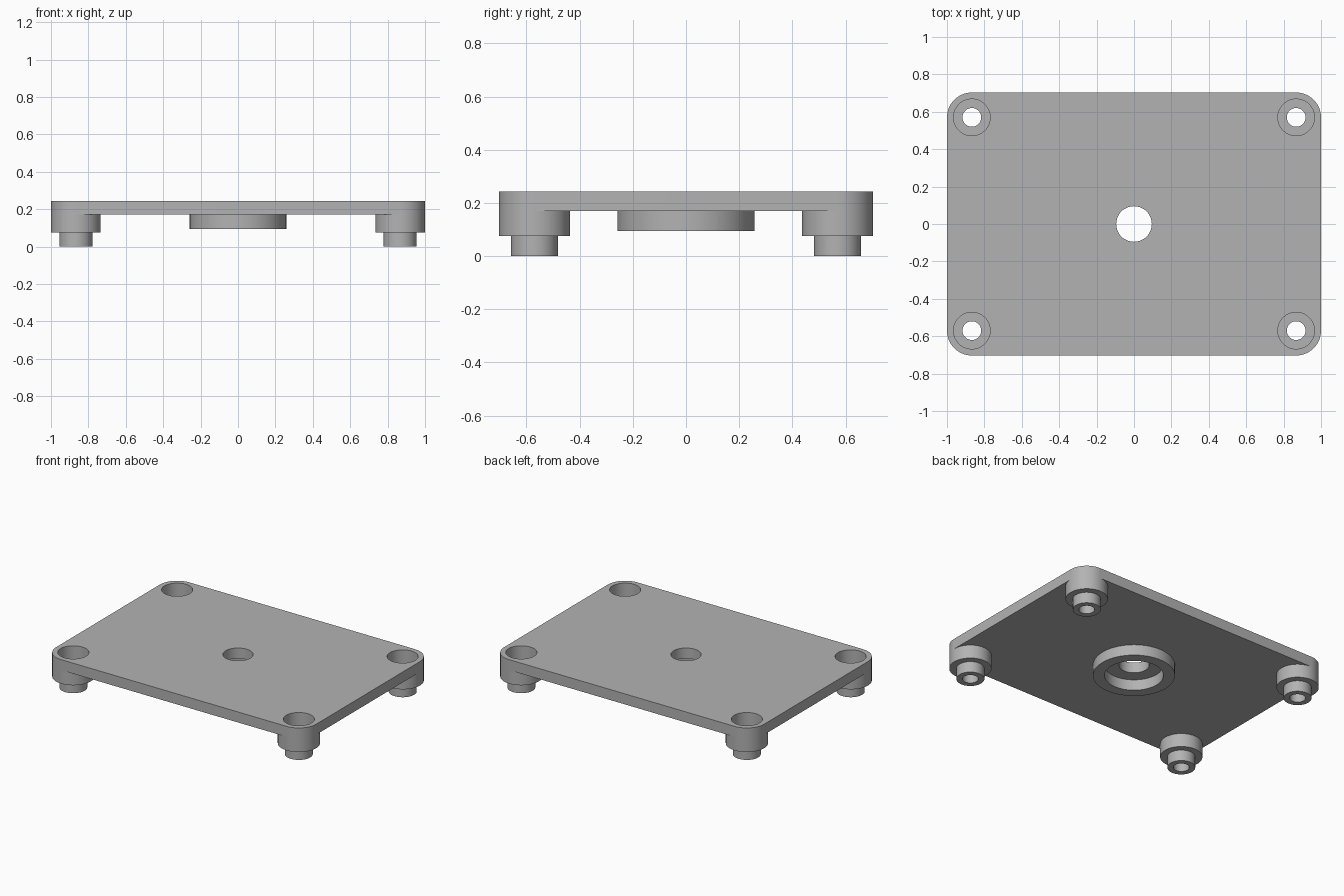
import bpy, bmesh
from math import sin, cos, tau, radians

if "Cube" in bpy.data.objects:
    bpy.data.objects.remove(bpy.data.objects["Cube"], do_unlink=True)

SEG = 64
HALF_X, HALF_Y, CORNER = 1.0, 0.703, 0.133
BOTTOM, TOP = 0.17, 0.243
BORE, CENTRE_HOLE = 0.098, 0.095
CX, CY = HALF_X - CORNER, HALF_Y - CORNER
CORNERS = {"front_left": (CX, -CY), "front_right": (-CX, -CY),
           "back_left": (CX, CY), "back_right": (-CX, CY)}

grey = bpy.data.materials.new("plain_grey")
grey.use_nodes = True
colour = (0.45, 0.45, 0.45, 1)
grey.diffuse_color = colour
grey.node_tree.nodes["Principled BSDF"].inputs["Base Color"].default_value = colour


def make_object(name, bm, location=(0, 0, 0)):
    bmesh.ops.recalc_face_normals(bm, faces=bm.faces)
    mesh = bpy.data.meshes.new(name)
    bm.to_mesh(mesh)
    bm.free()
    mesh.materials.append(grey)
    obj = bpy.data.objects.new(name, mesh)
    obj.location = location
    bpy.context.collection.objects.link(obj)
    return obj


def smooth(obj):
    bpy.ops.object.select_all(action="DESELECT")
    obj.select_set(True)
    bpy.context.view_layer.objects.active = obj
    bpy.ops.object.shade_smooth_by_angle(angle=radians(30))


def prism(bm, outline, z0, z1):
    low = [bm.verts.new((x, y, z0)) for x, y in outline]
    high = [bm.verts.new((x, y, z1)) for x, y in outline]
    bm.faces.new(low[::-1])
    bm.faces.new(high)
    for i in range(len(low)):
        j = (i + 1) % len(low)
        bm.faces.new((low[i], low[j], high[j], high[i]))


def arc(x, y, r, start=0, count=SEG):
    return [(x + r * cos(tau * (start + i) / SEG), y + r * sin(tau * (start + i) / SEG))
            for i in range(count)]


def lathe(name, profile, location):
    # open profile of (radius, height) spun about z
    bm = bmesh.new()
    rings = [[bm.verts.new((x, y, z)) for x, y in arc(0, 0, r)] for r, z in profile]
    for a, b in zip(rings, rings[1:]):
        for i in range(SEG):
            j = (i + 1) % SEG
            bm.faces.new((a[i], a[j], b[j], b[i]))
    smooth(make_object(name, bm, location))


# Rounded plate
outline = []
for k, (sx, sy) in enumerate([(1, 1), (-1, 1), (-1, -1), (1, -1)]):
    outline += arc(sx * CX, sy * CY, CORNER, k * SEG // 4, SEG // 4 + 1)
bm = bmesh.new()
prism(bm, outline, BOTTOM, TOP)
plate = make_object("plate", bm)

# Openings through the plate
bm = bmesh.new()
for x, y in CORNERS.values():
    prism(bm, arc(x, y, BORE), BOTTOM - 0.1, TOP + 0.1)
prism(bm, arc(0, 0, CENTRE_HOLE), BOTTOM - 0.1, TOP + 0.1)
cutter = make_object("hole_cutter", bm)
cutter.hide_render = True
cut = plate.modifiers.new("holes", "BOOLEAN")
cut.operation, cut.solver, cut.object = "DIFFERENCE", "EXACT", cutter
bpy.ops.object.select_all(action="DESELECT")
plate.select_set(True)
bpy.context.view_layer.objects.active = plate
bpy.ops.object.modifier_apply(modifier=cut.name)
bpy.data.objects.remove(cutter, do_unlink=True)
smooth(plate)

# Stepped, counterbored corner feet
foot = [(CORNER, BOTTOM), (CORNER, 0.076), (0.088, 0.076), (0.088, 0),
        (0.05, 0), (0.05, 0.11), (BORE, 0.11), (BORE, BOTTOM)]
for side, (x, y) in CORNERS.items():
    lathe(side + "_foot", foot, (x, y, 0))

# Collar under the centre hole
lathe("centre_collar", [(0.258, BOTTOM), (0.258, 0.095), (0.185, 0.095), (0.185, BOTTOM)], (0, 0, 0))
